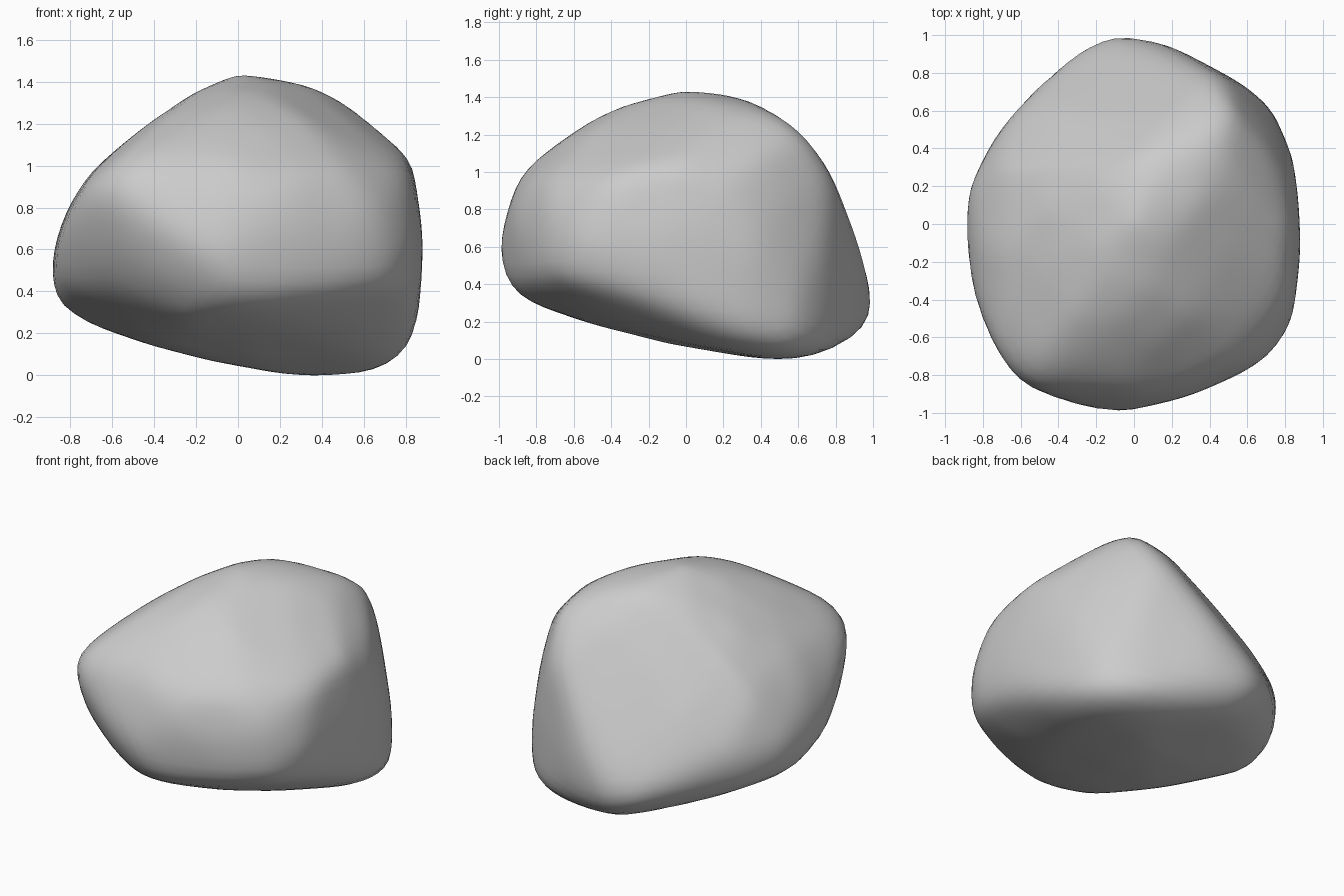
import bpy, bmesh
from math import sin, cos, radians
from mathutils import Vector
from mathutils.bvhtree import BVHTree
from mathutils.geometry import convex_hull_2d

if "Cube" in bpy.data.objects:
    bpy.data.objects.remove(bpy.data.objects["Cube"])

MID = 0.7225  # half height: outlines below are relative to the centre

# Outlines of the boulder seen along the three axes
FRONT = [(-.89, .52), (-.86, .33), (-.66, .23), (-.4, .145), (-.15, .08), (.2, .01),
         (.38, 0), (.63, .02), (.81, .115), (.86, .28), (.88, .5), (.885, .68),
         (.835, 1), (.79, 1.07), (.61, 1.24), (.4, 1.36), (.29, 1.4), (0, 1.445),
         (-.2, 1.36), (-.4, 1.24), (-.57, 1.115), (-.7, .98), (-.81, .81), (-.865, .66)]
SIDE = [(-1, .6), (-.97, .38), (-.76, .28), (-.5, .19), (-.1, .09), (.31, .015), (.55, 0),
        (.75, .04), (.85, .075), (1, .19), (.98, .43), (.9, .69), (.8, .95), (.67, 1.18),
        (.52, 1.3), (.35, 1.38), (.18, 1.43), (-.02, 1.445), (-.33, 1.36), (-.5, 1.285),
        (-.67, 1.2), (-.82, 1.08), (-.91, .93), (-.96, .78)]
TOP = [(-.11, 1), (0, .985), (.2, .945), (.57, .745), (.73, .61), (.84, .36), (.87, .14),
       (.885, -.14), (.84, -.53), (.7, -.71), (.55, -.8), (.3, -.91), (-.05, -1),
       (-.12, -1), (-.3, -.97), (-.6, -.85), (-.7, -.73), (-.8, -.57), (-.86, -.35),
       (-.89, 0), (-.87, .2), (-.73, .48), (-.53, .71), (-.26, .935)]

# Outlines along three diagonals
FRONT_RIGHT = [(-1.01, .17), (-.8, .33), (-.53, .485), (-.28, .6), (0, .69), (.21, .71),
               (.4, .7), (.63, .65), (.79, .565), (.88, .31), (.93, -.01), (.96, -.28),
               (.94, -.55), (.84, -.62), (.61, -.69), (.13, -.72), (-.15, -.705),
               (-.46, -.66), (-.67, -.58), (-.82, -.39), (-.93, -.18), (-.99, -.02)]
BACK_LEFT = [(-.96, -.35), (-.94, -.53), (-.88, -.64), (-.58, -.82), (-.44, -.835),
             (-.22, -.81), (.11, -.755), (.39, -.675), (.67, -.565), (.82, -.36),
             (.93, -.09), (.99, .13), (1.01, .34), (.85, .48), (.56, .62), (.35, .705),
             (.1, .76), (-.28, .705), (-.56, .62), (-.79, .435), (-.87, .18), (-.92, -.09)]
BACK_RIGHT = [(-1, -.21), (-.93, -.39), (-.7, -.59), (-.53, -.68), (-.23, -.695),
              (.16, -.66), (.43, -.61), (.72, -.55), (.83, -.38), (.87, -.15), (.83, -.02),
              (.7, .18), (.49, .44), (.25, .72), (.04, .87), (-.13, .855), (-.33, .755),
              (-.56, .62), (-.77, .48), (-.9, .3), (-.96, .11), (-1, -.055)]

planes, corners = [], []  # (normal, distance) and (right, up, 2D point)


def add_view(outline, right, up, lift=0.0, slack=0.0):
    """Turn each outline edge into a cutting plane around the centre."""
    pts = [Vector((a, b - lift)) for a, b in outline]
    pts = [pts[i] for i in convex_hull_2d(pts)]
    for p, q in zip(pts, pts[1:] + pts[:1]):
        e = (q - p).normalized()
        n = Vector((e.y, -e.x))
        if n.dot(p) < 0:
            n = -n
        planes.append((right * n.x + up * n.y, n.dot(p) + slack))
        corners.append((right, up, p))


def add_diagonal(outline, azimuth, elevation):
    a, e = radians(azimuth), radians(elevation)
    view = Vector((sin(a) * cos(e), -cos(a) * cos(e), sin(e)))
    right = Vector((cos(a), sin(a), 0))
    add_view(outline, right, view.cross(right), lift=0.037, slack=0.004)


X, Y, Z = Vector((1, 0, 0)), Vector((0, 1, 0)), Vector((0, 0, 1))
add_view(FRONT, X, Z, MID)
add_view(SIDE, Y, Z, MID)
add_view(TOP, X, Y)
add_diagonal(FRONT_RIGHT, 42, 30)
add_diagonal(BACK_LEFT, 222, 30)
add_diagonal(BACK_RIGHT, 138, -30)

bm = bmesh.new()
bmesh.ops.create_icosphere(bm, subdivisions=5, radius=1)
dirs = [v.co.normalized() for v in bm.verts]


def inner_hull(points):
    """Convex hull through the middle of each outline corner's contact zone."""
    hull = bmesh.new()
    for right, up, p in corners:
        near = [c for c in points
                if abs(c.dot(right) - p.x) < .05 and abs(c.dot(up) - p.y) < .05]
        if near:
            hull.verts.new(sum(near, Vector()) / len(near) * 1.01)
    bmesh.ops.convex_hull(hull, input=hull.verts)
    tree = BVHTree.FromBMesh(hull)
    hull.free()
    return tree


# Boulder: a sphere carved to the planes, ridges flattened, then softened;
# repeated so that the softened outline still reaches the planes
extra = [0.0] * len(planes)
for step in range(4):
    outer = [d * min((off + x) / n.dot(d) for (n, off), x in zip(planes, extra)
                     if n.dot(d) > 1e-4) for d in dirs]
    if step == 0:
        tree = inner_hull(outer)
        inner = [tree.ray_cast(Vector(), d)[3] for d in dirs]
    for v, o, d, r in zip(bm.verts, outer, dirs, inner):
        v.co = o if r is None else d * (.5 * o.length + .5 * min(r, o.length))
    for _ in range(3):
        bmesh.ops.smooth_vert(bm, verts=bm.verts, factor=0.5,
                              use_axis_x=True, use_axis_y=True, use_axis_z=True)
    for i, (n, off) in enumerate(planes):
        reach = max(n.dot(v.co) for v in bm.verts)
        extra[i] = max(-.01, min(.03, extra[i] + off - reach))

bmesh.ops.translate(bm, verts=bm.verts, vec=(0, 0, -min(v.co.z for v in bm.verts)))
mesh = bpy.data.meshes.new("boulder")
bm.to_mesh(mesh)
bm.free()
mesh.polygons.foreach_set("use_smooth", [True] * len(mesh.polygons))
bpy.context.collection.objects.link(bpy.data.objects.new("boulder", mesh))
